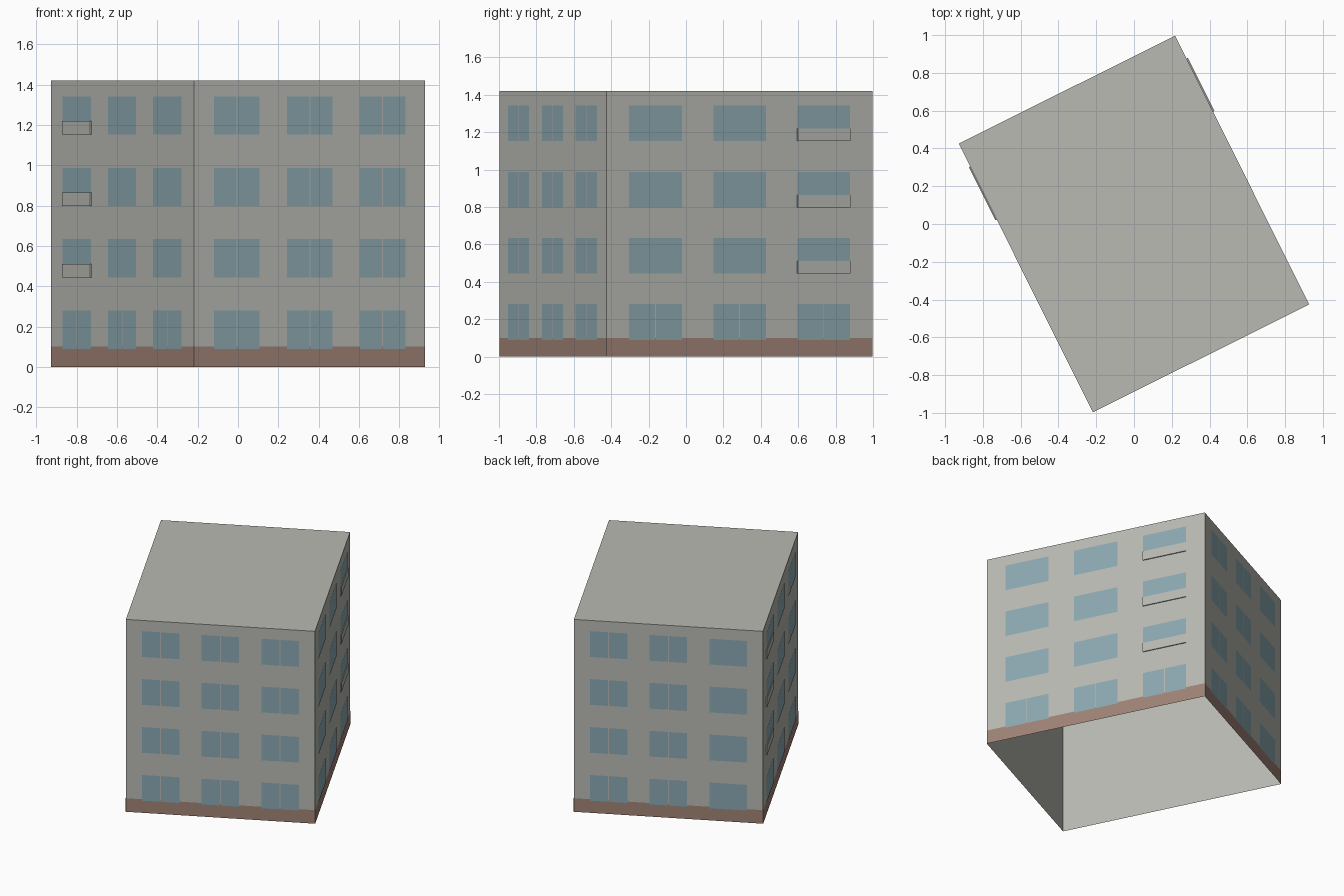
import bpy, bmesh, math
from mathutils import Matrix, Vector

cube = bpy.data.objects.get("Cube")
if cube:
    bpy.data.objects.remove(cube, do_unlink=True)

WIDTH, DEPTH, HEIGHT = 1.28, 1.59, 1.42
PLINTH_TOP = 0.10
TURN = Matrix.Rotation(math.radians(26.5), 4, 'Z')
FLOORS = [0.09 + 0.354 * i for i in range(4)]
COLUMNS = [0.085, 0.401, 0.717]
WINDOW_WIDTH, WINDOW_HEIGHT = 0.198, 0.19
GAP = 0.0055


def material(name, colour):
    mat = bpy.data.materials.new(name)
    mat.use_nodes = True
    mat.diffuse_color = (*colour, 1)
    bsdf = mat.node_tree.nodes["Principled BSDF"]
    bsdf.inputs["Base Color"].default_value = (*colour, 1)
    bsdf.inputs["Roughness"].default_value = 0.9
    return mat


WALL = material("warm grey wall", (0.48, 0.486, 0.445))
GLASS = material("blue grey glass", (0.26, 0.39, 0.44))
BRICK = material("brown plinth", (0.346, 0.224, 0.176))


def finish(name, bm, mat):
    bm.transform(TURN)
    mesh = bpy.data.meshes.new(name)
    bm.to_mesh(mesh)
    bm.free()
    mesh.materials.append(mat)
    obj = bpy.data.objects.new(name, mesh)
    bpy.context.collection.objects.link(obj)
    return obj


def facade(side):
    """Wall start, direction along the wall, outward direction and length."""
    spin = Matrix.Rotation(side * math.pi / 2, 3, 'Z')
    along, out = spin @ Vector((1, 0, 0)), spin @ Vector((0, -1, 0))
    length, reach = (WIDTH, DEPTH) if side % 2 == 0 else (DEPTH, WIDTH)
    return out * reach / 2 - along * length / 2, along, out, length


def panel(bm, side, u0, u1, z0, z1, offset):
    """Flat rectangle on a facade; u is measured along the wall."""
    start, along, out, _ = facade(side)
    corners = [(u0, z0), (u1, z0), (u1, z1), (u0, z1)]
    return bm.faces.new([bm.verts.new(start + along * u + out * offset + Vector((0, 0, z)))
                         for u, z in corners])


# Wall shell with a flat roof and an open underside
bm = bmesh.new()
bmesh.ops.create_cube(bm, size=1)
bmesh.ops.scale(bm, vec=(WIDTH, DEPTH, HEIGHT), verts=bm.verts)
bmesh.ops.translate(bm, vec=(0, 0, HEIGHT / 2), verts=bm.verts)
bmesh.ops.delete(bm, geom=[f for f in bm.faces if f.normal.z < -0.5], context='FACES')
finish("walls_and_roof", bm, WALL)

# Plinth band around the foot of the walls
bm = bmesh.new()
for side in range(4):
    panel(bm, side, 0, facade(side)[3], 0, PLINTH_TOP, 0.0015)
finish("plinth", bm, BRICK)

# Windows: some in one pane, some split by a narrow gap
NAMES = ["front", "right", "back", "left"]
for side, name in enumerate(NAMES):
    length = facade(side)[3]
    bm = bmesh.new()
    for floor, z in enumerate(FLOORS):
        for col, frac in enumerate(COLUMNS):
            u0, u1 = frac * length, (frac + WINDOW_WIDTH) * length
            if side == 0:
                split = True
            elif side == 2:
                split = col < 2
            else:
                split = floor == 0
            mid = (u0 + u1) / 2
            panes = [(u0, mid - GAP / 2), (mid + GAP / 2, u1)] if split else [(u0, u1)]
            for a, b in panes:
                panel(bm, side, a, b, z, z + WINDOW_HEIGHT, 0.003)
    finish(name + "_windows", bm, GLASS)

# Balcony parapets on the long sides, above the ground floor
for side, col in ((1, 2), (3, 0)):
    length = facade(side)[3]
    out = facade(side)[2]
    u0 = COLUMNS[col] * length
    bm = bmesh.new()
    for z in FLOORS[1:]:
        face = panel(bm, side, u0, u0 + WINDOW_WIDTH * length, z, z + 0.067, 0.001)
        grown = bmesh.ops.extrude_face_region(bm, geom=[face])
        bmesh.ops.translate(bm, vec=out * 0.007,
                            verts=[v for v in grown["geom"] if isinstance(v, bmesh.types.BMVert)])
    bmesh.ops.recalc_face_normals(bm, faces=bm.faces)
    finish(NAMES[side] + "_balcony_parapets", bm, WALL)
